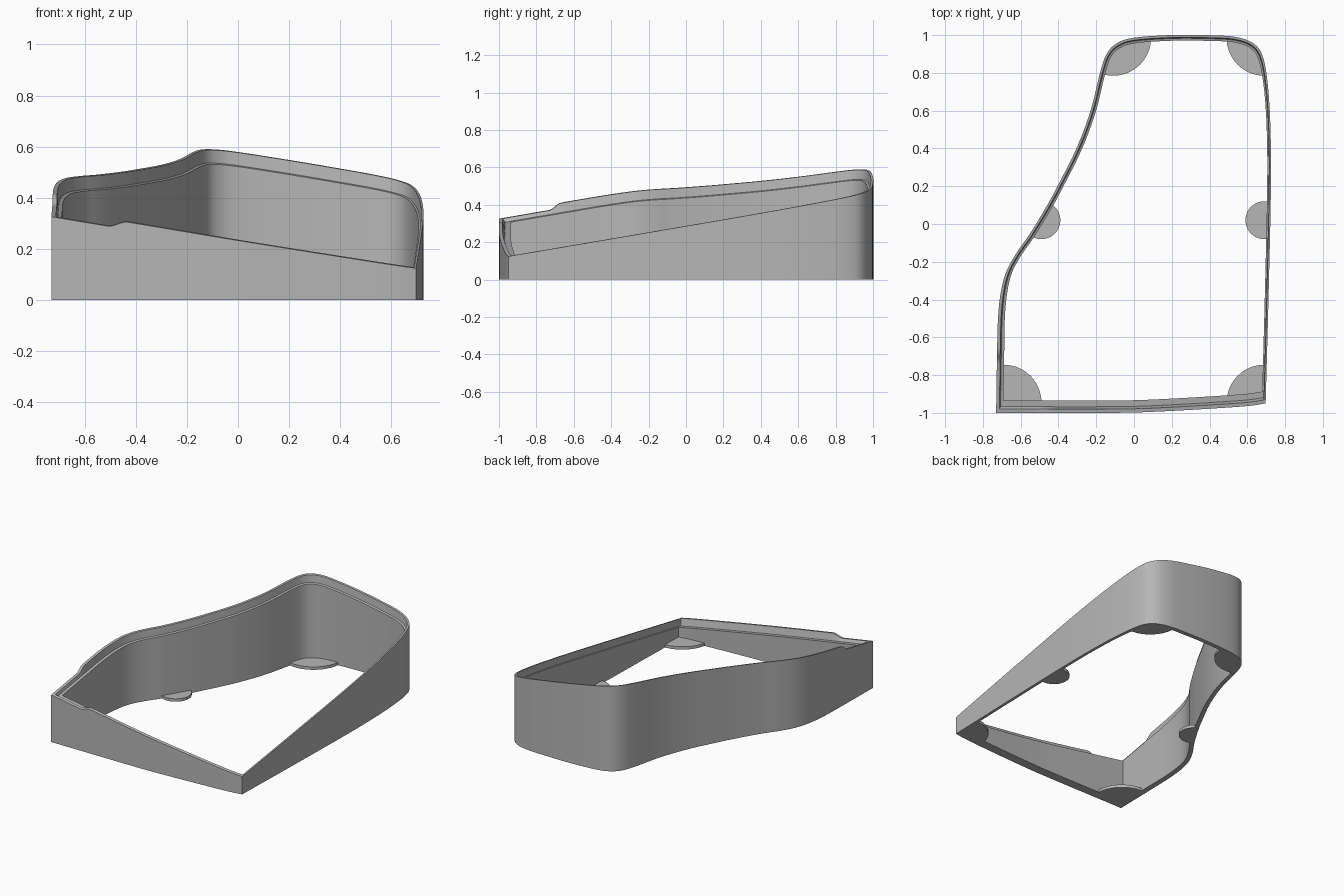
import bpy, bmesh
from mathutils import Vector

cube = bpy.data.objects.get("Cube")
if cube:
    bpy.data.objects.remove(cube, do_unlink=True)

# One plain grey for everything
grey = bpy.data.materials.new("plain grey")
grey.use_nodes = True
tone = (0.47, 0.47, 0.47, 1)
grey.diffuse_color = tone
grey.node_tree.nodes["Principled BSDF"].inputs["Base Color"].default_value = tone

# Outline control points: x, y, wall thickness
SIDES = [(-.73, -1, .038), (-.727, -.8, .038), (-.725, -.68, .038), (-.72, -.5, .036),
         (-.705, -.36, .034), (-.675, -.25, .03), (-.62, -.15, .028), (-.55, -.05, .028),
         (-.465, .09, .028), (-.405, .2, .028), (-.305, .4, .028), (-.23, .6, .028),
         (-.18, .8, .028), (-.145, .9, .028), (-.09, .957, .03), (0, .986, .03),
         (.19, 1, .03), (.375, 1, .03), (.54, .99, .03), (.64, .95, .03),
         (.687, .87, .027), (.712, .7, .022), (.724, .45, .02), (.724, .13, .02),
         (.712, -.4, .02), (.697, -.95, .02)]
FRONT = [(.697, -.95, .065), (.6, -.964, .065), (.4, -.978, .065), (.19, -.99, .065),
         (0, -.998, .065), (-.2, -1, .065), (-.42, -1, .065), (-.51, -1, .065),
         (-.73, -1, .065)]


def spline(ctrl, steps=8):
    """Catmull-Rom samples through the control points."""
    c = [Vector(p) for p in ctrl]
    c = [2 * c[0] - c[1]] + c + [2 * c[-1] - c[-2]]
    out = []
    for i in range(1, len(c) - 2):
        p0, p1, p2, p3 = c[i - 1:i + 3]
        for k in range(steps):
            t = k / steps
            out.append(0.5 * (2 * p1 + (p2 - p0) * t + (2 * p0 - 5 * p1 + 4 * p2 - p3) * t * t
                              + (3 * p1 - p0 - 3 * p2 + p3) * t ** 3))
    return out + [c[-2]]


sides, front = spline(SIDES), spline(FRONT)
runs = [(p, False) for p in sides[:-1]] + [(p, True) for p in front[:-1]]
count = len(runs)
# Lip edge, ledge start and inner face, as shares of the thickness
SHARE_SIDE = {"outer": 0, "lip": .45, "ledge": .6, "mid": .5, "inner": 1}
SHARE_FRONT = {"outer": 0, "lip": .3, "ledge": .5, "mid": .5, "inner": 1}


def offset_loop(name):
    """Outline moved inward, mitred at the two sharp corners."""
    loop = []
    for i, (p, is_front) in enumerate(runs):
        before, was_front = runs[i - 1]
        after = runs[(i + 1) % count][0]
        d1, d2 = (p - before).xy.normalized(), (after - p).xy.normalized()
        n1, n2 = Vector((d1.y, -d1.x)), Vector((d2.y, -d2.x))
        corner = is_front != was_front
        last = (front if was_front else sides)[-1].z if corner else p.z
        t1 = last * (SHARE_FRONT if was_front else SHARE_SIDE)[name]
        t2 = p.z * (SHARE_FRONT if is_front else SHARE_SIDE)[name]
        if corner:
            det = n1.x * n2.y - n1.y * n2.x
            move = Vector((t1 * n2.y - t2 * n1.y, n1.x * t2 - n2.x * t1)) / det
        else:
            n = (n1 + n2).normalized()
            move = n * t2 / n.dot(n1)
        loop.append(p.xy + move)
    return loop


def slope(p):
    """Tilted plane that cuts the top of the wall."""
    return .407 - .168 * p.x + .1745 * p.y


def lip_drop(p):
    """Lowered lip around the front corner at -x."""
    if p.x > 0 or p.y > -.6:
        return 0
    reach = (p.x + .51) / .08 if p.y < -.95 else (p.y + .73) / .06
    t = min(max(reach, 0), 1)
    return .029 * (1 - t * t * (3 - 2 * t))


def make_object(name, bm):
    bmesh.ops.recalc_face_normals(bm, faces=bm.faces)
    mesh = bpy.data.meshes.new(name)
    bm.to_mesh(mesh)
    bm.free()
    mesh.materials.append(grey)
    obj = bpy.data.objects.new(name, mesh)
    bpy.context.collection.objects.link(obj)
    return obj


def activate(obj):
    bpy.ops.object.select_all(action="DESELECT")
    obj.select_set(True)
    bpy.context.view_layer.objects.active = obj


# Wall: bottom, lip, recessed ledge and inner face bridged as closed rings
outer, lip, ledge, inner = [offset_loop(n) for n in ("outer", "lip", "ledge", "inner")]
drops = [lip_drop(p) for p in outer]
rings = [[(*p, 0) for p in outer],
         [(*p, slope(p) - d) for p, d in zip(outer, drops)],
         [(*p, slope(p) - d) for p, d in zip(lip, drops)],
         [(*p, slope(p) - .05) for p in ledge],
         [(*p, slope(p) - .052) for p in inner],
         [(*p, 0) for p in inner]]
bm = bmesh.new()
verts = [[bm.verts.new(co) for co in ring] for ring in rings]
for r, ring in enumerate(verts):
    following = verts[(r + 1) % len(verts)]
    for i in range(count):
        j = (i + 1) % count
        bm.faces.new((ring[i], ring[j], following[j], following[i]))
wall = make_object("case_wall", bm)
activate(wall)
bpy.ops.object.shade_smooth_by_angle(angle=.5)

# Helper prism that trims the pads inside the wall
bm = bmesh.new()
base = bm.faces.new([bm.verts.new((*p, -.1)) for p in offset_loop("mid")])
grown = bmesh.ops.extrude_face_region(bm, geom=[base])
bmesh.ops.translate(bm, vec=(0, 0, .2),
                    verts=[v for v in grown["geom"] if isinstance(v, bmesh.types.BMVert)])
trim = make_object("pad_trim", bm)
trim.hide_render = True

# Thin round mounting pads at floor level
PADS = {"front_right_pad": (-.69, -.945, .2), "front_left_pad": (.69, -.945, .2),
        "back_left_pad": (.69, .985, .2), "back_right_pad": (-.11, .985, .2),
        "middle_right_pad": (-.49, .02, .1), "middle_left_pad": (.69, .02, .1)}
THICK = .02
for name, (x, y, radius) in PADS.items():
    bm = bmesh.new()
    bmesh.ops.create_cone(bm, cap_ends=True, segments=64, radius1=radius,
                          radius2=radius, depth=THICK)
    bmesh.ops.translate(bm, verts=bm.verts, vec=(x, y, THICK / 2))
    pad = make_object(name, bm)
    cut = pad.modifiers.new("trim", "BOOLEAN")
    cut.operation, cut.solver, cut.object = "INTERSECT", "EXACT", trim
    activate(pad)
    bpy.ops.object.modifier_apply(modifier=cut.name)
    bpy.ops.object.shade_smooth_by_angle(angle=.5)
bpy.data.objects.remove(trim, do_unlink=True)
